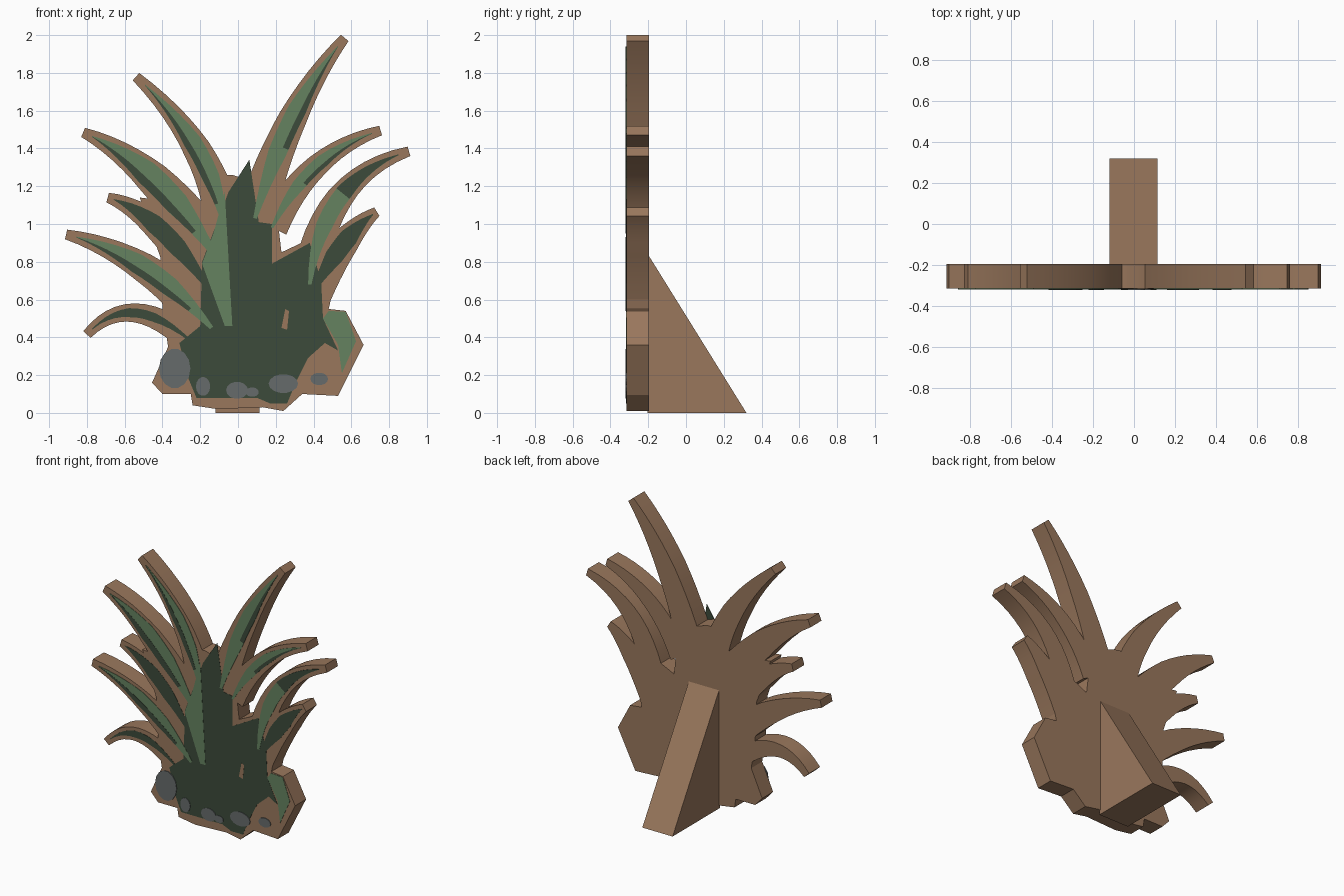
import bpy, bmesh, math
from mathutils import Vector
from mathutils.geometry import delaunay_2d_cdt

if "Cube" in bpy.data.objects:
    bpy.data.objects.remove(bpy.data.objects["Cube"])

FRONT, BACK = -0.316, -0.195


def material(name, rgb):
    m = bpy.data.materials.new(name)
    m.diffuse_color = (*rgb, 1)
    m.use_nodes = True
    m.node_tree.nodes["Principled BSDF"].inputs["Base Color"].default_value = m.diffuse_color
    return m


BROWN = material("brown board", (0.32, 0.185, 0.108))
DARK = material("dark green", (0.045, 0.069, 0.043))
LIGHT = material("light green", (0.130, 0.223, 0.117))
GREY = material("stone grey", (0.133, 0.147, 0.147))


def slab(name, outlines, mat, near, far, axis="y"):
    """Merge flat outlines into one shape and give it thickness along an axis."""
    pts, loops = [], []
    for o in outlines:
        o = [Vector(p) for p in o]
        if sum(a.cross(b) for a, b in zip(o, o[1:] + o[:1])) < 0:
            o.reverse()
        loops.append(list(range(len(pts), len(pts) + len(o))))
        pts += o
    flat, _, tris, _, _, source = delaunay_2d_cdt(pts, [], loops, 0, 1e-5)
    tris = [t for t, s in zip(tris, source) if s]
    place = (lambda p, d: (p[0], d, p[1])) if axis == "y" else (lambda p, d: (d, p[0], p[1]))
    bm = bmesh.new()
    a = [bm.verts.new(place(p, near)) for p in flat]
    b = [bm.verts.new(place(p, far)) for p in flat]
    sides = {(t[i - 1], t[i]) for t in tris for i in range(len(t))}
    for t in tris:
        bm.faces.new([a[i] for i in t])
        bm.faces.new([b[i] for i in reversed(t)])
    for i, j in sides:
        if (j, i) not in sides:
            bm.faces.new([a[j], a[i], b[i], b[j]])
    bmesh.ops.delete(bm, geom=[v for v in bm.verts if not v.link_faces], context="VERTS")
    bmesh.ops.recalc_face_normals(bm, faces=bm.faces)
    me = bpy.data.meshes.new(name)
    bm.to_mesh(me)
    bm.free()
    me.materials.append(mat)
    ob = bpy.data.objects.new(name, me)
    bpy.context.collection.objects.link(ob)
    return ob


def paint(name, outline, mat, layer):
    """Thin painted plate on the front of the board."""
    return slab(name, [outline], mat, FRONT - 0.0013 * layer, FRONT + 0.001)


def blade(base, mid, tip, width, t0=0, t1=1, s0=-1, s1=1, n=12):
    """Strip along a curve through three points; s runs from left to right."""
    base, mid, tip = Vector(base), Vector(mid), Vector(tip)
    ctrl = 2 * mid - (base + tip) / 2
    left, right = [], []
    for k in range(n + 1):
        t = t0 + (t1 - t0) * k / n
        p = base * (1 - t) ** 2 + ctrl * 2 * t * (1 - t) + tip * t * t
        d = ((ctrl - base) * (1 - t) + (tip - ctrl) * t).normalized()
        side = Vector((d.y, -d.x)) * width(t)
        left.append(p + side * s0)
        right.append(p + side * s1)
    return left + right[::-1]


# Leaves: base, middle, tip, half width, colour, where the dark shade lies
leaves = {
    "tall_right": ((0.09, 1.03), (0.29, 1.56), (0.565, 1.985), 0.075, LIGHT, "right"),
    "upper_right": ((0.18, 0.98), (0.42, 1.31), (0.755, 1.495), 0.06, LIGHT, "right"),
    "right": ((0.38, 0.68), (0.54, 1.14), (0.905, 1.385), 0.07, LIGHT, "tip"),
    "low_right": ((0.40, 0.65), (0.57, 0.91), (0.735, 1.065), 0.075, DARK, None),
    "tall_left": ((-0.07, 0.98), (-0.22, 1.40), (-0.54, 1.78), 0.073, LIGHT, "left"),
    "upper_left": ((-0.12, 0.83), (-0.45, 1.24), (-0.82, 1.485), 0.09, LIGHT, "left"),
    "left": ((-0.15, 0.65), (-0.42, 0.98), (-0.69, 1.14), 0.075, DARK, None),
    "lower_left": ((-0.14, 0.45), (-0.50, 0.77), (-0.91, 0.945), 0.078, LIGHT, "left"),
    "bottom_left": ((-0.25, 0.38), (-0.55, 0.53), (-0.80, 0.415), 0.05, DARK, None),
}
shapes = []
for name, (base, mid, tip, w, mat, shade) in leaves.items():
    def outer(t):
        return w * (1.4 - 0.8 * t) if t < 0.5 else w + (0.026 - w) * (2 * t - 1)

    def inner(t):
        return max(0.002, (w - 0.026) * min(1, 0.2 + 2.5 * t, (0.95 - t) / 0.4))

    shapes.append(blade(base, mid, tip, outer))
    paint(name + "_leaf", blade(base, mid, tip, inner, t1=0.94), mat, 2 if mat == LIGHT else 1)
    if shade:
        t0, s0, s1 = {"left": (0.15, -1, -0.3), "right": (0.35, 0.35, 1), "tip": (0.53, -1, 1)}[shade]
        paint(name + "_leaf_shade", blade(base, mid, tip, inner, t0, 0.94, s0, s1), DARK, 3)

# Board: a central body merged with the outlines around the leaves
body = [(-0.25, 0.10), (-0.24, 0.04), (-0.11, 0.02), (0.13, 0.03), (0.24, 0.01), (0.34, 0.10),
        (0.53, 0.09), (0.665, 0.36), (0.57, 0.54), (0.48, 0.55), (0.51, 0.68), (0.50, 0.90),
        (0.40, 0.93), (0.23, 0.85), (0.19, 1.19), (-0.03, 1.26), (-0.08, 1.26), (-0.18, 1.10),
        (-0.52, 1.14), (-0.41, 0.82), (-0.40, 0.55), (-0.37, 0.35), (-0.455, 0.16), (-0.40, 0.10)]
board = slab("board", shapes + [body], BROWN, FRONT, BACK)
board.select_set(True)
bpy.context.view_layer.objects.active = board
bpy.ops.object.shade_smooth_by_angle(angle=math.radians(30))

# Wedge-shaped stand behind the board
slab("stand", [[(BACK - 0.01, 0), (0.32, 0), (BACK - 0.01, 0.845)]], BROWN, -0.12, 0.115, "x")

# Painted centre of the plant
paint("leaf_mass", [
    (-0.27, 0.20), (-0.22, 0.08), (0.10, 0.08), (0.17, 0.05), (0.26, 0.05), (0.31, 0.17),
    (0.37, 0.29), (0.46, 0.37), (0.53, 0.33), (0.45, 0.50), (0.44, 0.70), (0.38, 0.90),
    (0.18, 0.79), (0.18, 1.00), (0.11, 1.01), (0.06, 1.34), (-0.05, 1.17), (-0.19, 0.80),
    (-0.20, 0.46), (-0.31, 0.37)], DARK, 1)
paint("centre_leaf", [(-0.07, 1.17), (-0.03, 0.46), (-0.07, 0.46), (-0.19, 0.79), (-0.13, 0.95)],
      LIGHT, 2)
paint("base_leaf", [(0.45, 0.50), (0.48, 0.54), (0.57, 0.535), (0.625, 0.38), (0.55, 0.21),
                    (0.53, 0.36)], LIGHT, 2)
paint("bare_gap", [(0.23, 0.45), (0.26, 0.44), (0.27, 0.54), (0.25, 0.55)], BROWN, 2)

# Stones along the base: centre x, z and radii
stones = [(-0.335, 0.235, 0.083, 0.105), (-0.185, 0.14, 0.038, 0.05), (-0.005, 0.12, 0.058, 0.045),
          (0.075, 0.11, 0.035, 0.025), (0.24, 0.155, 0.078, 0.05), (0.43, 0.18, 0.047, 0.033)]
for i, (cx, cz, rx, rz) in enumerate(stones):
    ring = [(cx + rx * math.cos(k * math.tau / 14), cz + rz * math.sin(k * math.tau / 14))
            for k in range(14)]
    paint(f"stone_{i + 1}", ring, GREY, 4)
